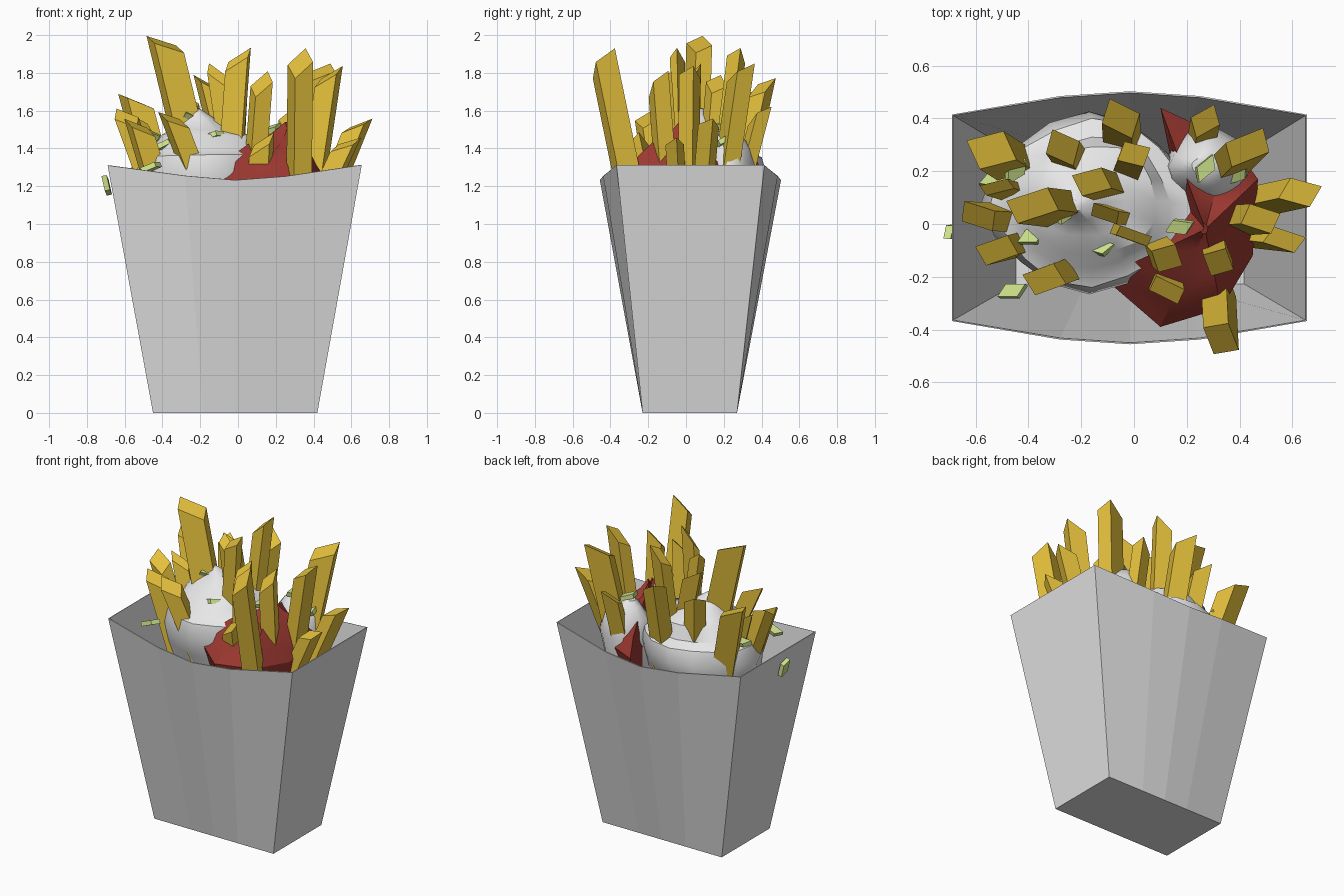
import bpy, bmesh, math, random
from mathutils import Vector, Matrix, Euler

random.seed(4)
if "Cube" in bpy.data.objects:
    bpy.data.objects.remove(bpy.data.objects["Cube"], do_unlink=True)


def material(name, rgb):
    m = bpy.data.materials.new(name)
    m.use_nodes = True
    m.diffuse_color = (*rgb, 1)
    b = m.node_tree.nodes["Principled BSDF"]
    b.inputs["Base Color"].default_value = (*rgb, 1)
    b.inputs["Roughness"].default_value = 0.7
    return m


CARD = material("card grey", (0.76, 0.76, 0.76))
POTATO = material("fried yellow", (0.78, 0.53, 0.045))
CREAM = material("sauce white", (0.82, 0.82, 0.82))
RED = material("sauce red", (0.33, 0.04, 0.03))
GREEN = material("onion green", (0.60, 0.74, 0.25))


def make(name, bm, mat, smooth=None):
    bmesh.ops.recalc_face_normals(bm, faces=bm.faces[:])
    me = bpy.data.meshes.new(name)
    bm.to_mesh(me)
    bm.free()
    me.materials.append(mat)
    ob = bpy.data.objects.new(name, me)
    bpy.context.collection.objects.link(ob)
    if smooth:
        bpy.ops.object.select_all(action="DESELECT")
        ob.select_set(True)
        bpy.context.view_layer.objects.active = ob
        bpy.ops.object.shade_smooth_by_angle(angle=math.radians(smooth))
    return ob


def skin(bm, rings, cap_top=True):
    """Join rings of points into a tube with a closed bottom."""
    vs = [[bm.verts.new(p) for p in r] for r in rings]
    n = len(vs[0])
    for a, b in zip(vs, vs[1:]):
        for i in range(n):
            j = (i + 1) % n
            bm.faces.new((a[i], a[j], b[j], b[i]))
    bm.faces.new(vs[0][::-1])
    if cap_top:
        bm.faces.new(vs[-1])


# Carton: straight sides, bowed front and back with dipping rims
bow = [(-0.69, 0, 1.31), (-0.28, 0.07, 1.255), (-0.015, 0.088, 1.232),
       (0.25, 0.07, 1.252), (0.655, 0, 1.312)]
base_x = [-0.45 + 0.87 * (x + 0.69) / 1.345 for x, _, _ in bow]
top = [(x, -0.368 - b, z) for x, b, z in bow] + [(x, 0.415 + b, z) for x, b, z in bow[::-1]]
bottom = [(x, -0.23, 0) for x in base_x] + [(x, 0.27, 0) for x in base_x[::-1]]
bm = bmesh.new()
skin(bm, [bottom, top], cap_top=False)
carton = make("carton", bm, CARD)
sol = carton.modifiers.new("card thickness", "SOLIDIFY")
sol.thickness = 0.006
sol.offset = -1


# Fries fan out from the carton, with slanted cut ends
def fry(name, x, y, z, foot_x, w, d, yaw):
    tip, foot = Vector((x, y, z)), Vector((foot_x, 0.55 * y, 0.9))
    axis = (tip - foot).normalized()
    u = Vector((math.cos(yaw), math.sin(yaw), 0))
    u = (u - axis * u.dot(axis)).normalized()
    v = axis.cross(u)
    slant = math.copysign(0.042, x)
    corners = [(-1, -1), (1, -1), (1, 1), (-1, 1)]
    rings = [[c + u * a * w / 2 + v * b * d / 2 + axis * (a * s + b * abs(s) * 0.6)
              for a, b in corners] for c, s in ((foot, 0), (tip, slant))]
    bm = bmesh.new()
    skin(bm, rings)
    make(name, bm, POTATO)


# Tip x, y, z, foot x, width, depth
fries = [
    (-0.54, 0.28, 1.65, -0.34, 0.13, 0.11), (-0.27, 0.29, 1.65, -0.18, 0.10, 0.09),
    (-0.52, 0.14, 1.54, -0.32, 0.09, 0.035), (-0.05, 0.40, 1.72, -0.04, 0.12, 0.09),
    (-0.16, 0.16, 1.74, 0.05, 0.10, 0.08), (0.00, 0.265, 1.87, -0.05, 0.10, 0.07),
    (-0.385, 0.07, 1.951, -0.13, 0.15, 0.09), (-0.59, 0.03, 1.56, -0.35, 0.10, 0.08),
    (-0.52, -0.10, 1.51, -0.34, 0.11, 0.08), (0.00, -0.045, 1.87, -0.07, 0.12, 0.04),
    (-0.34, -0.21, 1.55, -0.09, 0.10, 0.09), (-0.11, 0.04, 1.79, 0.02, 0.09, 0.05),
    (0.125, -0.13, 1.74, 0.06, 0.09, 0.09), (0.125, -0.25, 1.42, 0.10, 0.11, 0.07),
    (0.32, -0.145, 1.74, 0.31, 0.09, 0.09), (0.63, 0.12, 1.52, 0.38, 0.10, 0.08),
    (0.33, -0.435, 1.85, 0.32, 0.10, 0.12), (0.48, 0.02, 1.78, 0.35, 0.11, 0.08),
    (0.43, 0.29, 1.80, 0.30, 0.14, 0.09), (0.57, -0.06, 1.42, 0.33, 0.10, 0.065),
    (0.27, 0.39, 1.57, 0.24, 0.09, 0.07),
]
for k, spec in enumerate(fries):
    fry(f"fry_{k + 1}", *spec, yaw=math.radians(20 * (-1) ** k))


# White sauce: stacked wavy rings (z, centre x, centre y, radius x, radius y)
def blob(name, levels, wave, twist, n=16, waves=4):
    rings = []
    for k, (z, cx, cy, rx, ry) in enumerate(levels):
        ring = []
        for i in range(n):
            t = 2 * math.pi * i / n
            r = 1 + wave * math.sin(waves * t + twist * k)
            ring.append((cx + rx * r * math.cos(t), cy + ry * r * math.sin(t),
                         z + wave * 0.5 * rx * math.sin(t + twist * k)))
        rings.append(ring)
    bm = bmesh.new()
    skin(bm, rings)
    make(name, bm, CREAM, 40)


blob("white_sauce_swirl", [
    (0.95, -0.17, 0.07, 0.30, 0.22), (1.15, -0.18, 0.08, 0.36, 0.29),
    (1.27, -0.17, 0.08, 0.39, 0.33), (1.36, -0.16, 0.08, 0.37, 0.31),
    (1.39, -0.16, 0.08, 0.30, 0.25), (1.47, -0.16, 0.09, 0.25, 0.21),
    (1.50, -0.19, 0.09, 0.17, 0.14), (1.56, -0.21, 0.08, 0.09, 0.07),
    (1.61, -0.22, 0.07, 0.02, 0.02)], 0.05, 0.8)
blob("white_sauce_back", [
    (1.0, 0.27, 0.20, 0.12, 0.12), (1.28, 0.28, 0.22, 0.16, 0.15),
    (1.40, 0.28, 0.22, 0.14, 0.12), (1.47, 0.27, 0.22, 0.08, 0.07),
    (1.50, 0.25, 0.22, 0.03, 0.03)], 0.06, 0.6)

# Red sauce: faceted heap rising toward its middle
outline = [(-0.12, -0.20), (0.10, -0.39), (0.33, -0.32), (0.45, -0.12), (0.47, 0.17),
           (0.36, 0.32), (0.10, 0.44), (0.17, 0.10), (0.06, -0.12)]
peak = Vector((0.27, -0.02))
rings = []
for z, s in ((0.95, 0.75), (1.23, 1.0), (1.32, 0.8), (1.41, 0.5), (1.46, 0.22), (1.52, 0.05)):
    ring = []
    for i, p in enumerate(outline):
        ripple = (-1) ** i * (s < 1)
        q = peak.lerp(Vector(p), s * (1 + 0.06 * ripple))
        ring.append((q.x, q.y, z + 0.02 * ripple))
    rings.append(ring)
bm = bmesh.new()
skin(bm, rings)
make("red_sauce", bm, RED, 30)

# Chopped green onion: small tilted chips, the first one fallen outside the rim
chips = [(-0.695, -0.03, 1.205), (-0.46, -0.255, 1.30), (-0.385, -0.05, 1.42),
         (-0.45, 0.20, 1.47), (-0.53, 0.165, 1.40), (-0.13, -0.09, 1.465),
         (-0.25, 0.05, 1.57), (0.175, -0.01, 1.50), (0.27, 0.21, 1.51),
         (0.39, 0.19, 1.43)]
for k, p in enumerate(chips):
    bm = bmesh.new()
    bmesh.ops.create_cube(bm, size=1)
    for vert in bm.verts:
        vert.co.x += 0.35 * vert.co.y
    if k == 0:
        rot = Euler((0.2, 1.35, 0.1))
    else:
        rot = Euler((random.uniform(-0.5, 0.5), random.uniform(-0.5, 0.5), random.uniform(-0.6, 0.9)))
    bm.transform(Matrix.LocRotScale(Vector(p), rot, Vector((0.08, 0.05, 0.028))))
    make(f"onion_chip_{k + 1}", bm, GREEN)
